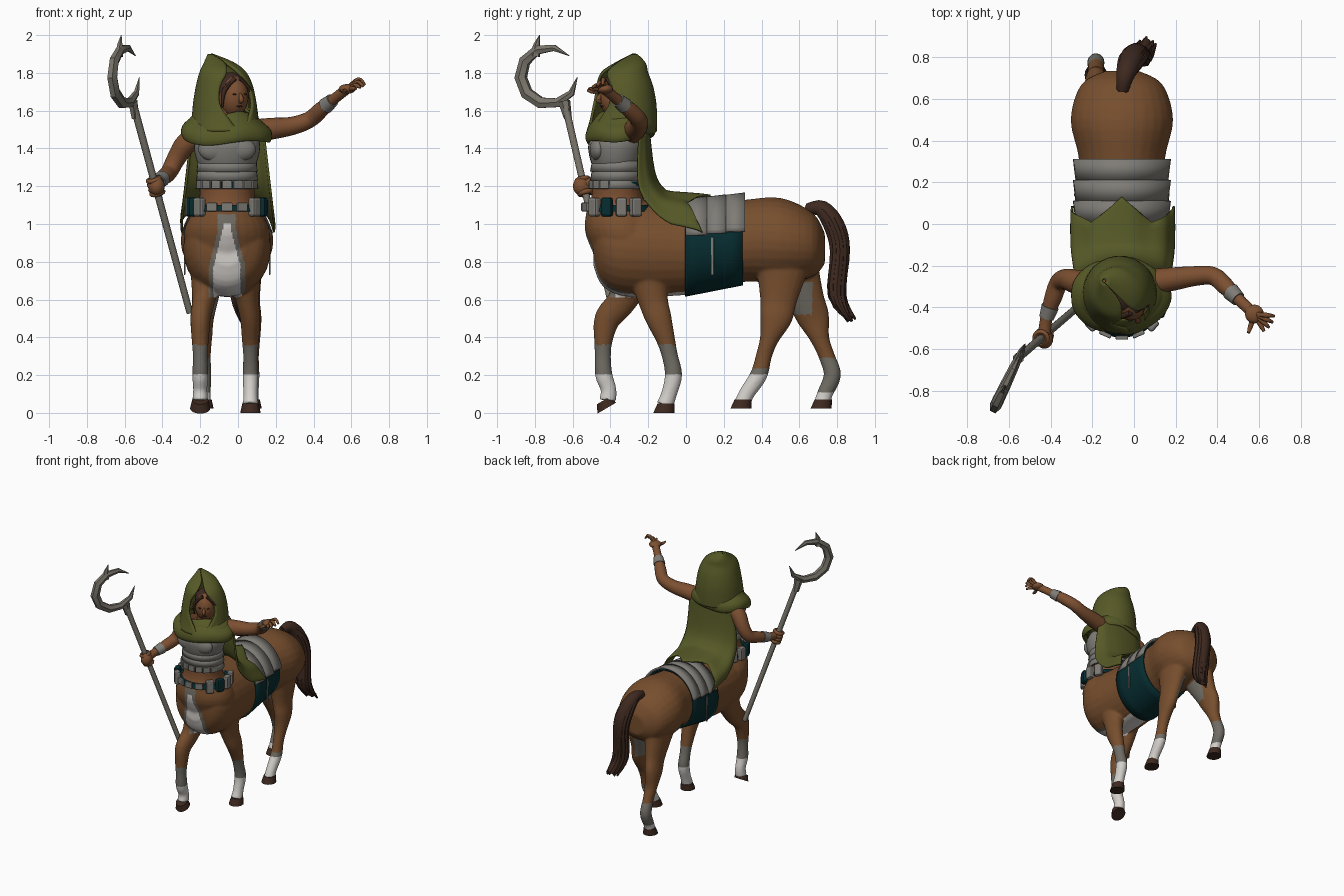
import bpy, bmesh, math, random
from math import sin, cos, pi
from mathutils import Vector as V

if "Cube" in bpy.data.objects:
    bpy.data.objects.remove(bpy.data.objects["Cube"])

random.seed(4)
CX = -.058  # centre line of the body


def material(name, *rgb):
    m = bpy.data.materials.new(name)
    m.diffuse_color = (*rgb, 1)
    m.use_nodes = True
    m.node_tree.nodes["Principled BSDF"].inputs["Base Color"].default_value = m.diffuse_color
    return m


FUR = material("brown fur", .185, .077, .027)
SKIN = material("tan skin", .2, .078, .03)
GREEN = material("olive cloth", .094, .1, .02)
METAL = material("grey plate", .21, .2, .18)
TEAL = material("dark teal cloth", .002, .026, .03)
HAIR = material("dark brown hair", .048, .022, .014)
WHITE = material("white fur", .66, .63, .6)
GREY = material("grey fur", .165, .153, .13)
STAFF = material("staff grey", .19, .175, .145)


def spline(pts, sub):
    out, last = [], len(pts) - 1
    for i in range(last):
        p = [pts[max(0, min(last, i + k))] for k in (-1, 0, 1, 2)]
        for t in (s / sub for s in range(sub)):
            out.append([.5 * (2 * b + (c - a) * t + (2 * a - 5 * b + 4 * c - d) * t * t
                              + (3 * b - a - 3 * c + d) * t ** 3) for a, b, c, d in zip(*p)])
    return out + [list(pts[-1])]


def smooth(ob, angle=45):
    bpy.ops.object.select_all(action='DESELECT')
    ob.select_set(True)
    bpy.context.view_layer.objects.active = ob
    bpy.ops.object.shade_smooth_by_angle(angle=math.radians(angle))


def surf(name, rows, mat, wrap=False, cap=False, thick=0, angle=60):
    """Skin rows of points into one object."""
    bm = bmesh.new()
    g = [[bm.verts.new(p) for p in r] for r in rows]
    n = len(g[0])
    for a, b in zip(g, g[1:]):
        for j in range(n if wrap else n - 1):
            k = (j + 1) % n
            bm.faces.new((a[j], a[k], b[k], b[j]))
    if cap:
        bm.faces.new(g[0])
        bm.faces.new(g[-1])
    bmesh.ops.recalc_face_normals(bm, faces=bm.faces)
    me = bpy.data.meshes.new(name)
    bm.to_mesh(me)
    bm.free()
    me.materials.append(mat)
    ob = bpy.data.objects.new(name, me)
    bpy.context.collection.objects.link(ob)
    if thick:
        m = ob.modifiers.new("thickness", 'SOLIDIFY')
        m.thickness, m.offset = thick, 0
    smooth(ob, angle)
    return ob


def sweep(name, pts, mat, ref=(1, 0, 0), n=18, sub=4, axis=None, cap=True, thick=0, angle=45):
    """Elliptical tube; each point is x, y, z, radius, (second radius)."""
    P = spline([(*p, p[-1])[:5] if len(p) == 4 else p for p in pts], sub)
    rows = []
    for i, p in enumerate(P):
        t = V(axis) if axis else V(P[min(i + 1, len(P) - 1)][:3]) - V(P[max(i - 1, 0)][:3])
        t.normalize()
        s = (V(ref) - t * V(ref).dot(t)).normalized()
        u = t.cross(s)
        rows.append([V(p[:3]) + s * max(p[3], .002) * cos(a) + u * max(p[4], .002) * sin(a)
                     for a in (2 * pi * k / n for k in range(n))])
    return surf(name, rows, mat, True, cap, thick, angle)


def hoop(name, rings, mat, y=-.365, **kw):
    """Upright lathe-like part on the torso; each ring is z, x radius, y radius."""
    return sweep(name, [(CX, y, *r) for r in rings], mat, n=32, axis=(0, 0, 1), **kw)


def ball(name, loc, size, mat, rot=0):
    bpy.ops.mesh.primitive_uv_sphere_add(segments=24, ring_count=14, location=loc, rotation=(0, 0, rot))
    ob = bpy.context.object
    ob.name, ob.scale = name, size
    ob.data.materials.append(mat)
    smooth(ob)


def box(name, loc, size, mat, rot=0, bevel=.005):
    bpy.ops.mesh.primitive_cube_add(size=1, location=loc, rotation=(0, 0, rot))
    ob = bpy.context.object
    ob.name, ob.scale = name, size
    bpy.ops.object.transform_apply(location=False, rotation=False, scale=True)
    m = ob.modifiers.new("round", 'BEVEL')
    m.width, m.segments = bevel, 2
    ob.data.materials.append(mat)


# Horse barrel and human waist
barrel = [(-.49, .9, .1, .12), (-.44, .89, .19, .22), (-.3, .87, .232, .255), (.05, .865, .213, .235),
          (.3, .91, .205, .217), (.5, .912, .246, .226), (.67, .89, .195, .17), (.735, .87, .08, .08)]
parts = [sweep("barrel", [(CX, y, *r) for y, *r in barrel], FUR, n=28, axis=(0, 1, 0))]
waist = [(-.29, .74, .17, .15), (-.33, .94, .228, .2), (-.35, 1.06, .185, .178), (-.365, 1.15, .145, .135),
         (-.365, 1.42, .16, .12), (-.345, 1.51, .12, .09), (-.35, 1.54, .055, .06), (-.36, 1.64, .05, .055)]
parts.append(sweep("waist", [(CX, *r) for r in waist], FUR, n=28, axis=(0, 0, 1)))

# Legs share heights and thickness; each has its own line of y positions
HEIGHTS = (.78, .6, .5, .39, .3, .2, .1, .04)
WIDTHS = (.09, .062, .054, .046, .039, .042, .038, .042)


def leg(name, x, ys, hoof_axis, heavy, lift):
    pts = []
    for i, (z, w, y) in enumerate(zip(HEIGHTS, WIDTHS, ys)):
        pts.append((x + (CX - x) * max(0, .25 - i * .12), y, z + lift * (i > 5), w, w * (heavy if i < 3 else 1.1)))
    parts.append(sweep(name, pts, FUR))
    d = V(hoof_axis).normalized() * .05
    c = V((x, ys[-1] - .005, .022 if heavy > 1.4 else lift))
    sweep("hoof", [(*c, .054, .057), (*(c + d + V((0, .012, 0))), .043, .046)], HAIR, axis=hoof_axis, sub=1)


leg("front_leg_planted", .066, (-.21, -.175, -.145, -.108, -.085, -.066, -.09, -.112), (0, 0, 1), 1.3, 0)
leg("front_leg_lifted", -.2, (-.26, -.335, -.415, -.437, -.44, -.435, -.41, -.415), (0, -.5, .85), 1.3, .025)
leg("hind_leg_forward", .072, (.51, .49, .475, .44, .412, .385, .32, .296), (0, 0, 1), 1.6, 0)
leg("hind_leg_back", -.183, (.56, .635, .675, .71, .745, .775, .735, .72), (0, 0, 1), 1.6, 0)

# Fuse barrel, waist and legs into one skin
bpy.ops.object.select_all(action='DESELECT')
for o in parts:
    o.select_set(True)
bpy.context.view_layer.objects.active = parts[0]
bpy.ops.object.join()
body = bpy.context.object
body.name = "horse_body"
rm = body.modifiers.new("fuse", 'REMESH')
rm.mode, rm.voxel_size = 'VOXEL', .008
body.modifiers.new("soften", 'SMOOTH').iterations = 9
bpy.ops.object.convert(target='MESH')
body.data.materials.clear()
for m in (FUR, SKIN, WHITE, GREY):
    body.data.materials.append(m)


def coat(c, n):
    dx = abs(c.x - CX)
    if c.z > 1.09 and c.y < -.17:
        return 1
    if c.z < .4:  # socks
        hind, far = c.y > .2, c.y > .55
        if c.z < (.11 if far else .205):
            return 2
        return 3 if c.z < (.29 if far else .235 if hind else .36) else 0
    if c.y < -.3 and n.y < -.1 and .61 < c.z < 1.05:  # chest blaze
        w = .022 + .05 * min(1, max(0, (.97 - c.z) * 5))
        if dx < w + .025:
            return 2 if dx < w and c.z < 1 else 3
    if c.y < .05 and n.z < -.6 and .605 < c.z < .72 and dx < .08:  # belly
        return 2
    return 3 if .5 < c.y < .67 and .52 < c.z < .69 and n.x * (c.x - CX) < -.02 else 0


for f in body.data.polygons:
    f.material_index = coat(f.center, f.normal)
smooth(body, 80)

# Tail: core with loose strands
tail = [(-.055, .64, 1.08, .028), (-.04, .72, 1.08, .045), (-.01, .785, .99, .056), (.01, .815, .86, .054),
        (.025, .8, .62, .046), (.06, .875, .5, .022)]
sweep("tail", tail, HAIR)
for k in range(8):
    dx, dy, e = .044 * cos(k * pi / 4), .026 * sin(k * pi / 4), random.uniform(-.02, .02)
    sweep("tail_strand", [(x + dx * min(1, i / 2), y + dy * min(1, i / 2) + e * (i == 5), z + e * (i == 5),
                           .006 if i == 5 else .024) for i, (x, y, z, r) in enumerate(tail)], HAIR, n=7)

# Saddle cloth, straps and overlapping back plates
sweep("saddle_cloth", [(CX, -.005, .87, .224, .25), (CX, .3, .91, .216, .23)],
      TEAL, n=40, axis=(0, 1, 0), cap=False, thick=.01)
for s in (-1, 1):
    box("cloth_strap", (CX + s * .225, .14, .83), (.008, .014, .2), METAL, bevel=.002)
for i in range(3):
    surf("back_plate", [[(CX + (.222 + e) * sin(a), .1 * i + 8 * e, .876 + .01 * i + (.25 + e) * cos(a))
                         for a in (k * .088 for k in range(-15, 16))] for e in (0, .014)], METAL, thick=.014)

# Torso armour: chest plate, waist lames and plated sash
hoop("chest_plate", [(1.31, .152, .127), (1.36, .168, .142), (1.42, .175, .147), (1.475, .155, .12)], METAL, -.37)
for s in (-1, 1):
    ball("bust_plate", (CX + s * .062, -.465, 1.395), (.09, .045, .065), METAL)
for i in range(3):
    z = 1.185 + .046 * i
    hoop("waist_lame", [(z, .162 - .003 * i, .138), (z + .055, .152, .128)], METAL, sub=1, cap=False, thick=.01)
hoop("sash", [(1.19, .161, .143), (1.225, .158, .141)], TEAL, sub=1)
for a in (k * .366 for k in range(-3, 4)):
    box("sash_plate", (CX + .161 * sin(a), -.365 - .143 * cos(a), 1.208), (.053, .016, .045), METAL, a)

# Belt with pouches, every third pair teal
hoop("belt", [(1.065, .2, .19), (1.1, .187, .177)], TEAL, -.355, sub=1)
for k in range(-5, 6):
    a, big = k * .41, abs(k) > 1
    box("belt_pouch", (CX + .2 * sin(a), -.355 - .19 * cos(a), 1.09),
        (.06, .045 if big else .02, .1 if big else .045), TEAL if abs(k) == 3 else METAL, a, .012 if big else .005)

# Arms, bracers and hands
up = (0, 0, 1)
raised = [(.06, -.28, 1.49, .062), (.18, -.265, 1.505, .057), (.29, -.25, 1.52, .048), (.38, -.25, 1.553, .044),
          (.44, -.3, 1.605, .042), (.5, -.36, 1.655, .029), (.57, -.425, 1.71, .028)]
holding = [(-.18, -.29, 1.48, .058), (-.27, -.28, 1.43, .058), (-.325, -.265, 1.35, .05), (-.362, -.285, 1.28, .045),
           (-.39, -.36, 1.25, .042), (-.42, -.45, 1.225, .03), (-.43, -.53, 1.21, .032)]
for name, path in (("raised_arm", raised), ("staff_arm", holding)):
    sweep(name, path, SKIN, ref=up)
    a, b = V(path[4]), V(path[5])
    sweep("bracer", [(*a.lerp(b, t)[:3], r) for t, r in ((.4, .043), (1, .036))], METAL, ref=up, sub=1)
palm = V((.578, -.432, 1.715))
ball("open_palm", palm, (.045, .045, .026), SKIN)
for k in range(5):  # fan of curled fingers, thumb last
    a = -.1 - .32 * k - .5 * (k == 4)
    d, h = V((cos(a), sin(a), 0)), V((0, 0, .05 - .016 * k))
    sweep("finger", [(*palm, .013), (*(palm + d * .06 + h), .012), (*(palm + d * .095 + h * .4), .007)],
          SKIN, n=8, ref=up)
top, low = V((-.553, -.64, 1.63)), V((-.255, -.385, .53))
ball("fist", (-.43, -.553, 1.2), (.042, .045, .05), SKIN)
for k in range(4):
    bpy.ops.mesh.primitive_torus_add(major_radius=.03, minor_radius=.014, major_segments=16, minor_segments=8,
                                     location=top.lerp(low, .36 + .021 * k),
                                     rotation=(top - low).to_track_quat('Z', 'Y').to_euler())
    bpy.context.object.name = "grip_finger"
    bpy.context.object.data.materials.append(SKIN)
    smooth(bpy.context.object)

# Staff with crescent head, spike and collar
sweep("staff_shaft", [(*top, .02), (*low, .018)], STAFF, n=10, sub=1)


def hook(name, pts):
    sweep(name, [(-.246 + .48 * y, y, z, r * .8, r) for y, z, r in pts], STAFF, ref=(1, -.48, 0), n=6, sub=1, angle=30)


arc = [(k / 9, -.05 - 5.45 * k / 9) for k in range(10)]
hook("crescent", [(-.725 + .15 * cos(a), 1.785 + .15 * sin(a), .036 * sin(pi * t) ** .6 if 0 < t < 1 else .002)
                  for t, a in arc])
hook("top_spike", [(-.8, 1.89, .03), (-.79, 1.95, .018), (-.775, 2, .002)])
hook("staff_collar", [(-.625, 1.56, .022), (-.645, 1.65, .034)])

# Head: face, nose, eyes, lips and hair, turned to one side
yaw = .45
F, S, H = V((sin(yaw), -cos(yaw), 0)), V((cos(yaw), sin(yaw), 0)), V((-.025, -.375, 1.675))


def at(f, s, z):
    return H + F * f + S * s + V((0, 0, z))


ball("head", H, (.078, .09, .11), SKIN, yaw)
ball("hair", at(-.032, 0, .03), (.086, .088, .098), HAIR, yaw)
sweep("nose", [(*at(.08, 0, .02), .006), (*at(.1, 0, -.018), .014), (*at(.08, 0, -.03), .008)], SKIN, n=8)
ball("lips", at(.078, 0, -.052), (.018, .006, .005), HAIR, yaw)
for s in (-1, 1):
    ball("eye", at(.08, s * .03, .012), (.012, .006, .005), HAIR, yaw)
    sweep("hair_lock", [(*at(.05, s * .015, .095), .014), (*at(.045, s * .075, .03), .013),
                        (*at(.03, s * .08, -.06), .005)], HAIR, n=8)

# Hood with open face; rows are z, x, y, radius, half opening
levels = spline([(1.49, -.065, -.34, .18, .06), (1.56, -.068, -.33, .17, .35), (1.64, -.07, -.325, .161, .62),
                 (1.73, -.072, -.325, .144, .6), (1.8, -.08, -.325, .118, .28), (1.85, -.1, -.295, .075, .06),
                 (1.895, -.145, -.272, .01, .03)], 4)
surf("hood", [[(x + r * sin(a), y - r * cos(a), z) for a in (yaw + o + 2 * (pi - o) * j / 40 for j in range(41))]
              for z, x, y, r, o in levels], GREEN, thick=.014)

# Rippled shoulder cowl and the scarf fold above it
cowl = spline([(1.57, .14, .125), (1.54, .19, .155), (1.505, .228, .174), (1.47, .234, .178), (1.45, .225, .17)], 3)
for name, k, lift in (("cowl", 1, 0), ("scarf_fold", .86, .028)):
    surf(name, [[(-.065 + k * rx * (1 + .02 * sin(5 * a)) * sin(a), -.345 - k * ry * (1 + .025 * sin(7 * a)) * cos(a),
                  z + lift - .022 * cos(a) + .012 * sin(3 * a)) for a in (pi * j / 24 for j in range(48))]
                for z, rx, ry in cowl], GREEN, wrap=True, thick=.014)

# Cape over the back with a pointed hem; rows are ridge y z, edge y z, half width
cape = spline([(-.2, 1.52, -.25, 1.48, .19), (-.17, 1.28, -.255, 1.22, .22), (-.12, 1.185, -.19, 1.09, .235),
               (-.06, 1.165, -.08, 1, .245), (.06, 1.15, .08, .955, .243)], 4)
rows = []
for i, (yt, zt, ye, ze, hw) in enumerate(cape):
    rows.append([])
    hem = max(0, i - 12) / 4
    for u in (j / 20 for j in range(-20, 21)):
        c, f = cos(u * pi / 2), 1 + .02 * sin(u * 14)
        point = max(.13 - .35 * abs(u), .16 * abs(u) - .074)
        rows[-1].append((CX + hw * f * sin(u * pi / 2), (ye + (yt - ye) * c) * (1 - hem) + point * hem, ze + (zt - ze) * c * f))
surf("cape", rows, GREEN, thick=.012)
